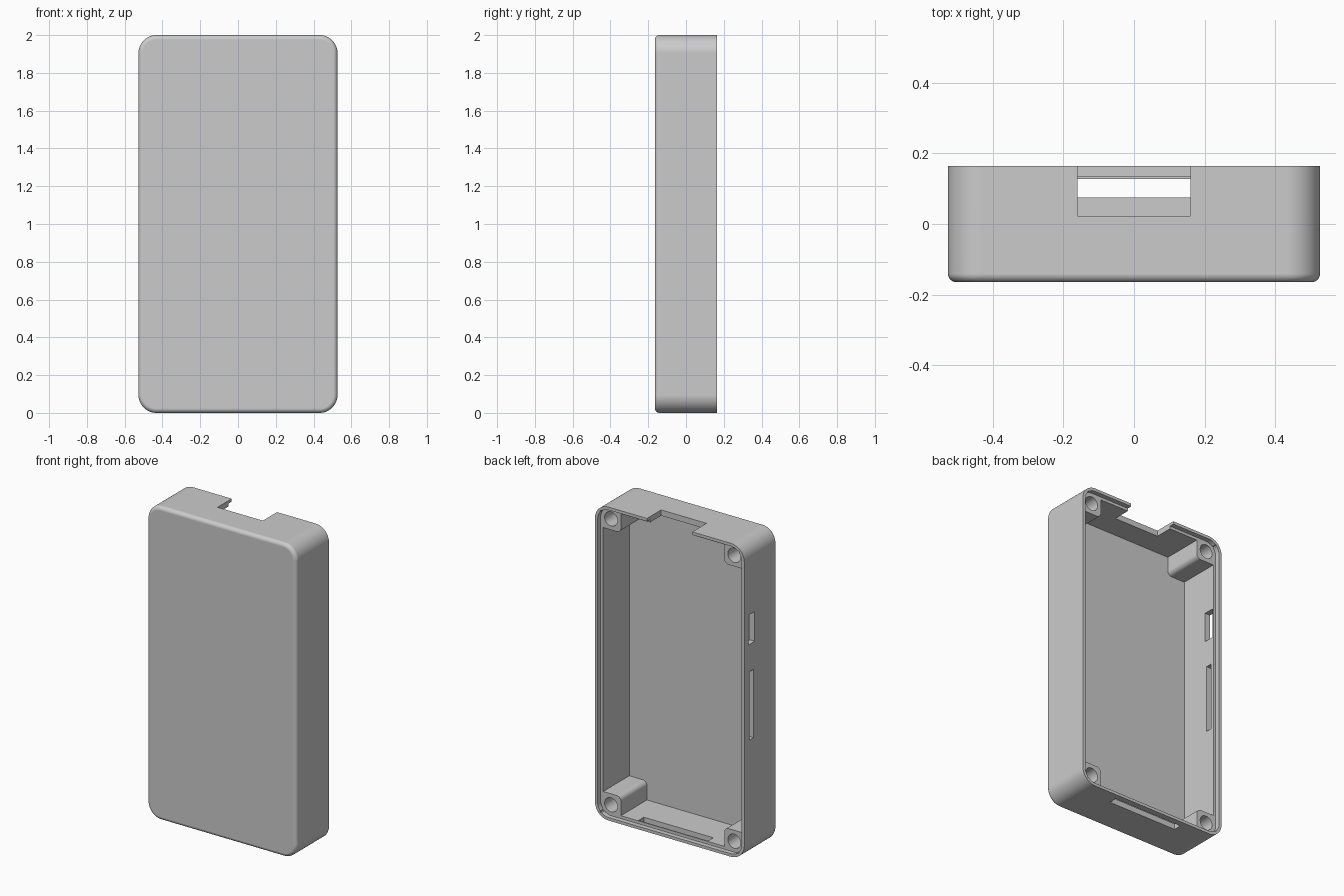
import bpy, bmesh, math
from mathutils import Vector

old = bpy.data.objects.get("Cube")
if old:
    bpy.data.objects.remove(old, do_unlink=True)

HX, HY, HZ = 0.527, 0.165, 1.0      # half sizes of the case
WALL, LIP = 0.037, 0.019            # wall thickness, rim thickness
CORNER, FILLET = 0.095, 0.024
LEDGE = 0.135                       # depth of the lid ledge
FLOOR = -HY + WALL
POST_X, POST_Z = 0.435, 0.912       # screw post offsets from the centre

grey = bpy.data.materials.new("matte grey")
grey.use_nodes = True
colour = (0.6, 0.6, 0.6, 1)
grey.diffuse_color = colour
grey.node_tree.nodes["Principled BSDF"].inputs["Base Color"].default_value = colour


def outline(hx, hz, r, steps=12):
    """Rounded rectangle in the x-z plane."""
    pts = []
    for q, (sx, sz) in enumerate([(1, 1), (-1, 1), (-1, -1), (1, -1)]):
        for i in range(steps + 1):
            a = math.pi / 2 * (q + i / steps)
            pts.append((sx * (hx - r) + r * math.cos(a), sz * (hz - r) + r * math.sin(a)))
    return pts


def loft(name, rings, cx=0, cz=HZ):
    """Solid through rounded rectangles given as (y, half x, half z, radius)."""
    bm = bmesh.new()
    loops = [[bm.verts.new((cx + x, y, cz + z)) for x, z in outline(hx, hz, r)]
             for y, hx, hz, r in rings]
    n = len(loops[0])
    for a, b in zip(loops, loops[1:]):
        for i in range(n):
            bm.faces.new((a[i], a[(i + 1) % n], b[(i + 1) % n], b[i]))
    bm.faces.new(loops[0])
    bm.faces.new(loops[-1])
    return finish(name, bm)


def box(name, x, y, z):
    """Box from (low, high) ranges."""
    bm = bmesh.new()
    bmesh.ops.create_cube(bm, size=1)
    for v in bm.verts:
        v.co = Vector(r[0] if c < 0 else r[1] for c, r in zip(v.co, (x, y, z)))
    return finish(name, bm)


def finish(name, bm):
    bmesh.ops.recalc_face_normals(bm, faces=bm.faces)
    me = bpy.data.meshes.new(name)
    bm.to_mesh(me)
    bm.free()
    me.materials.append(grey)
    ob = bpy.data.objects.new(name, me)
    bpy.context.collection.objects.link(ob)
    return ob


def activate(ob):
    bpy.ops.object.select_all(action="DESELECT")
    ob.select_set(True)
    bpy.context.view_layer.objects.active = ob


def cut(ob, cutter):
    """Subtract the cutter and discard it."""
    activate(ob)
    mod = ob.modifiers.new("cut", "BOOLEAN")
    mod.operation, mod.solver, mod.object = "DIFFERENCE", "EXACT", cutter
    bpy.ops.object.modifier_apply(modifier=mod.name)
    bpy.data.objects.remove(cutter, do_unlink=True)


# Outer shell with a rounded front edge
rings = []
for i in range(7):
    a = math.pi / 2 * i / 6
    d = FILLET * (1 - math.sin(a))
    rings.append((-HY + FILLET * (1 - math.cos(a)), HX - d, HZ - d, CORNER - d))
rings.append((HY, HX, HZ, CORNER))
case = loft("case_shell", rings)

# Cavity, leaving a screw post in each corner
cavity = box("cavity", (WALL - HX, HX - WALL), (FLOOR, HY + 0.1), (WALL, 2 * HZ - WALL))
corners = [(sx * POST_X, HZ + sz * POST_Z, sx, sz) for sx in (-1, 1) for sz in (-1, 1)]
for x, z, sx, sz in corners:
    post = loft("post", [(FLOOR - 0.1, 0.12, 0.12, 0.03), (LEDGE, 0.12, 0.12, 0.03)],
                x + sx * 0.05, z + sz * 0.05)
    cut(cavity, post)
cut(case, cavity)

# Ledge for the lid
hx, hz, r = HX - LIP, HZ - LIP, CORNER - LIP
cut(case, loft("ledge", [(LEDGE, hx, hz, r), (HY + 0.2, hx, hz, r)]))

# Screw holes
for x, z, sx, sz in corners:
    cut(case, loft("screw_hole", [(FLOOR + 0.02, 0.045, 0.045, 0.0449),
                                  (LEDGE + 0.1, 0.045, 0.045, 0.0449)], x, z))

# Notch in the top wall and slot in the bottom wall
cut(case, box("top_notch", (-0.16, 0.16), (0.022, HY + 0.1), (1.9, 2.1)))
cut(case, box("bottom_slot", (-0.245, 0.245), (0.075, 0.127), (-0.1, 0.1)))

# Slots in the right wall
cut(case, box("short_slot", (-0.6, -0.45), (0.06, 0.125), (1.36, 1.55)))
cut(case, box("long_slot", (-0.6, -0.45), (0.073, 0.112), (0.75, 1.185)))

# Round button holes in the left wall
for z in (1.205, 1.38):
    bm = bmesh.new()
    bmesh.ops.create_cone(bm, cap_ends=True, segments=32, radius1=0.028, radius2=0.028, depth=0.2)
    for v in bm.verts:
        v.co = (HX + v.co.z, 0.11 + v.co.y, z + v.co.x)
    cut(case, finish("button_hole", bm))

activate(case)
bpy.ops.object.shade_smooth_by_angle(angle=math.radians(30))
weighted = case.modifiers.new("weighted_normals", "WEIGHTED_NORMAL")
weighted.keep_sharp = True
